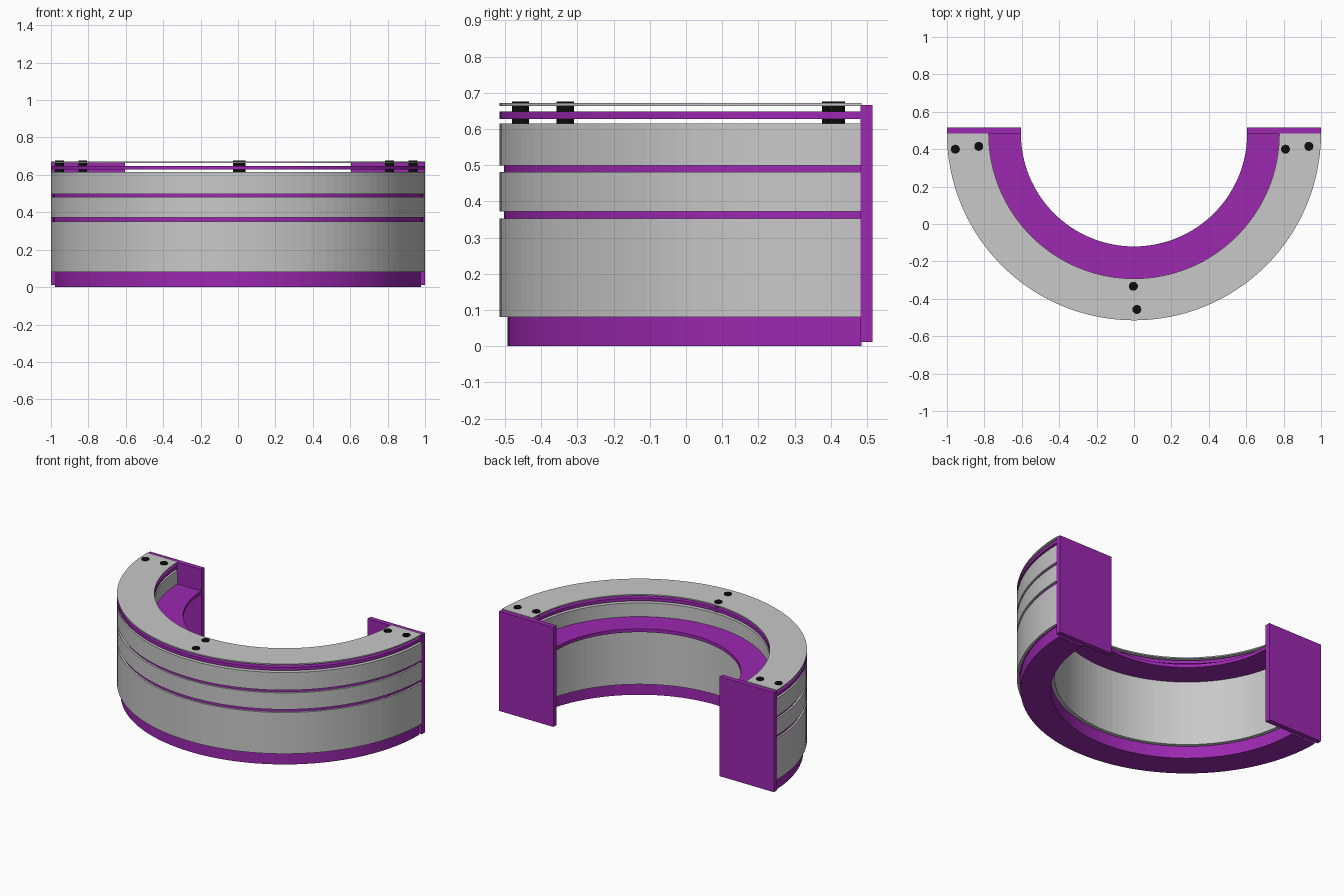
import bpy
import bmesh
import math

cube = bpy.data.objects.get("Cube")
if cube:
    bpy.data.objects.remove(cube, do_unlink=True)

CENTRE_Y = 0.485
SEGMENTS = 64


def make_material(name, color):
    mat = bpy.data.materials.new(name)
    mat.use_nodes = True
    mat.diffuse_color = (*color, 1)
    mat.node_tree.nodes["Principled BSDF"].inputs["Base Color"].default_value = (*color, 1)
    return mat


purple = make_material("purple laminate", (0.332, 0.021, 0.434))
grey = make_material("light grey panel", (0.58, 0.58, 0.58))
black = make_material("black metal", (0.004, 0.004, 0.004))


def finish(name, bm, mat):
    bmesh.ops.recalc_face_normals(bm, faces=bm.faces)
    mesh = bpy.data.meshes.new(name)
    bm.to_mesh(mesh)
    bm.free()
    mesh.materials.append(mat)
    obj = bpy.data.objects.new(name, mesh)
    bpy.context.collection.objects.link(obj)
    return obj


def half_ring(name, inner, outer, bottom, top, mat):
    """Half-round band with a rectangular section, bulging to the front."""
    bm = bmesh.new()
    section = [(inner, bottom), (outer, bottom), (outer, top), (inner, top)]
    rows = []
    for i in range(SEGMENTS + 1):
        a = math.pi + math.pi * i / SEGMENTS
        rows.append([bm.verts.new((r * math.cos(a), CENTRE_Y + r * math.sin(a), z))
                     for r, z in section])
    for a, b in zip(rows, rows[1:]):
        for j in range(4):
            k = (j + 1) % 4
            bm.faces.new((a[j], a[k], b[k], b[j]))
    bm.faces.new(rows[0])
    bm.faces.new(rows[-1])
    return finish(name, bm, mat)


# Plinth, inner wall and the recessed core seen in the grooves
half_ring("plinth", 0.80, 0.978, 0.0, 0.08, purple)
half_ring("inner_wall", 0.777, 0.80, 0.08, 0.615, grey)
half_ring("groove_core", 0.80, 0.988, 0.08, 0.61, purple)

# Outer cladding bands
for label, low, high in (("lower", 0.08, 0.352), ("middle", 0.372, 0.481),
                         ("upper", 0.499, 0.615)):
    half_ring(label + "_front_panel", 0.985, 1.0, low, high, grey)
half_ring("body_cap", 0.79, 0.99, 0.60, 0.615, grey)

# Desk surface and raised counter
half_ring("worktop", 0.605, 0.785, 0.503, 0.525, purple)
half_ring("counter_underlayer", 0.777, 1.0, 0.628, 0.648, purple)
half_ring("counter_top", 0.777, 1.0, 0.663, 0.671, grey)

# End panels
for side, label in ((1, "left"), (-1, "right")):
    bm = bmesh.new()
    bmesh.ops.create_cube(bm, size=1)
    bmesh.ops.scale(bm, vec=(0.395, 0.033, 0.655), verts=bm.verts)
    bmesh.ops.translate(bm, vec=(side * 0.8025, 0.4985, 0.3385), verts=bm.verts)
    finish(label + "_end_panel", bm, purple)

# Counter support posts
posts = [(-0.955, 0.40), (-0.83, 0.415), (0.81, 0.40), (0.935, 0.415),
         (-0.003, -0.333), (0.015, -0.457)]
for i, (x, y) in enumerate(posts):
    bm = bmesh.new()
    bmesh.ops.create_cone(bm, cap_ends=True, segments=20, radius1=0.024,
                          radius2=0.024, depth=0.065)
    bmesh.ops.translate(bm, vec=(x, y, 0.6435), verts=bm.verts)
    finish("support_post_%d" % (i + 1), bm, black)
